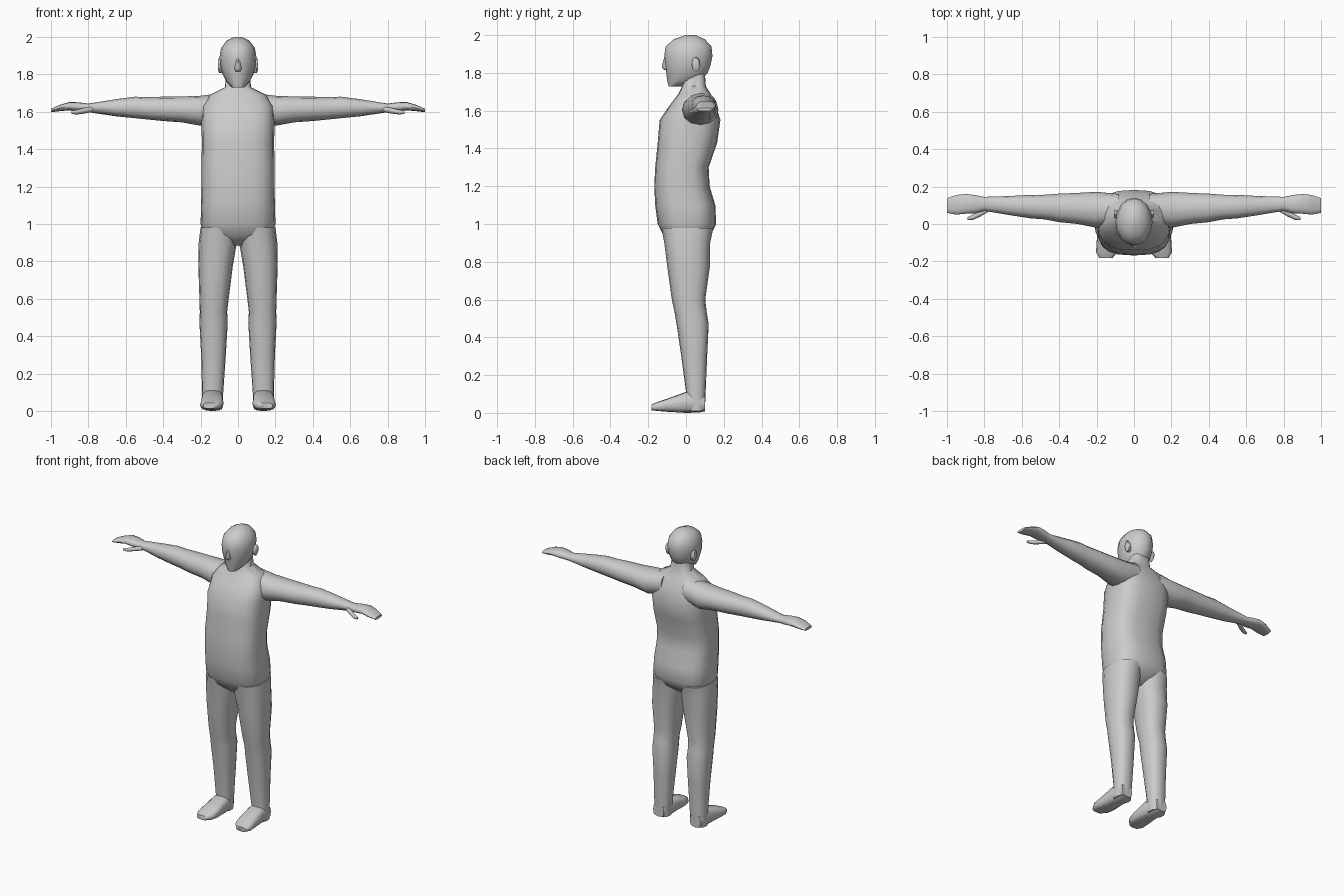
import bpy
import bmesh
import math

skin = bpy.data.materials.new("light grey")
skin.diffuse_color = (0.6, 0.6, 0.6, 1)


def finish(name, bm, mirror):
    bmesh.ops.recalc_face_normals(bm, faces=bm.faces)
    mesh = bpy.data.meshes.new(name)
    bm.to_mesh(mesh)
    bm.free()
    mesh.materials.append(skin)
    mesh.shade_smooth()
    mesh.set_sharp_from_angle(angle=math.radians(55))
    obj = bpy.data.objects.new(name, mesh)
    bpy.context.collection.objects.link(obj)
    if mirror:
        obj.modifiers.new("mirror", 'MIRROR')
    return obj


def loft(name, axis, rings, sides=16, power=2.4, mirror=False):
    """Skin rounded-box rings given as (position, a0, a1, b0, b1) along an axis."""
    bm = bmesh.new()
    loops = []
    for t, a0, a1, b0, b1 in rings:
        loop = []
        for i in range(sides):
            ang = 2 * math.pi * i / sides
            c, s = math.cos(ang), math.sin(ang)
            u = math.copysign(abs(c) ** (2 / power), c)
            v = math.copysign(abs(s) ** (2 / power), s)
            a = (a0 + a1) / 2 + u * (a1 - a0) / 2
            b = (b0 + b1) / 2 + v * (b1 - b0) / 2
            co = {'x': (t, a, b), 'y': (a, t, b), 'z': (a, b, t)}[axis]
            loop.append(bm.verts.new(co))
        loops.append(loop)
    for lo, hi in zip(loops, loops[1:]):
        for i in range(sides):
            j = (i + 1) % sides
            bm.faces.new((lo[i], lo[j], hi[j], hi[i]))
    bm.faces.new(loops[0])
    bm.faces.new(loops[-1])
    return finish(name, bm, mirror)


def upright(rows):
    """Symmetric rings: (z, half width, front, back)."""
    return [(z, -w, w, f, b) for z, w, f, b in rows]


# Torso, shoulders and neck
loft("torso", 'z', upright([
    (0.885, 0.05, -0.06, 0.06),
    (0.94, 0.18, -0.12, 0.13),
    (1.0, 0.2, -0.15, 0.16),
    (1.1, 0.197, -0.163, 0.155),
    (1.2, 0.195, -0.168, 0.125),
    (1.3, 0.195, -0.163, 0.12),
    (1.43, 0.193, -0.15, 0.165),
    (1.55, 0.195, -0.14, 0.182),
    (1.63, 0.19, -0.085, 0.158),
    (1.69, 0.15, -0.04, 0.13),
    (1.73, 0.07, -0.02, 0.105),
    (1.8, 0.062, -0.02, 0.1),
]), sides=20, power=2.8)

# Head with nose and ears
loft("head", 'z', upright([
    (1.728, 0.032, -0.092, -0.02),
    (1.76, 0.062, -0.1, 0.08),
    (1.8, 0.083, -0.104, 0.115),
    (1.84, 0.094, -0.112, 0.13),
    (1.89, 0.099, -0.115, 0.14),
    (1.94, 0.09, -0.108, 0.135),
    (1.978, 0.062, -0.065, 0.1),
    (2.0, 0.018, 0.0, 0.05),
]), power=2.0)
loft("nose", 'z', upright([
    (1.815, 0.015, -0.115, -0.08),
    (1.83, 0.02, -0.128, -0.08),
    (1.89, 0.01, -0.114, -0.08),
]), sides=8, power=2.0)
loft("ear", 'x', [
    (0.075, 0.035, 0.065, 1.81, 1.87),
    (0.1, 0.03, 0.075, 1.805, 1.885),
    (0.108, 0.038, 0.07, 1.825, 1.88),
], sides=8, power=2.0, mirror=True)

# Arms with flat hands and thumbs
loft("arm", 'x', [
    (0.08, 0.01, 0.16, 1.55, 1.7),
    (0.2, -0.02, 0.172, 1.525, 1.685),
    (0.3, 0.0, 0.166, 1.543, 1.681),
    (0.4, 0.01, 0.162, 1.55, 1.68),
    (0.48, 0.025, 0.156, 1.558, 1.678),
    (0.55, 0.03, 0.156, 1.565, 1.68),
    (0.65, 0.045, 0.15, 1.575, 1.667),
    (0.8, 0.07, 0.145, 1.597, 1.643),
    (0.85, 0.057, 0.155, 1.6, 1.65),
    (0.9, 0.055, 0.16, 1.607, 1.652),
    (0.95, 0.05, 0.155, 1.603, 1.637),
    (1.0, 0.06, 0.138, 1.597, 1.615),
], sides=12, power=2.2, mirror=True)
loft("thumb", 'x', [
    (0.77, 0.07, 0.1, 1.6, 1.63),
    (0.82, 0.04, 0.075, 1.59, 1.62),
    (0.86, 0.022, 0.05, 1.585, 1.61),
    (0.89, 0.02, 0.036, 1.588, 1.605),
], sides=8, power=2.0, mirror=True)

# Legs
loft("leg", 'z', [
    (0.01, 0.085, 0.19, 0.005, 0.1),
    (0.11, 0.078, 0.192, 0.0, 0.104),
    (0.3, 0.065, 0.197, -0.025, 0.112),
    (0.47, 0.055, 0.206, -0.05, 0.12),
    (0.53, 0.058, 0.204, -0.06, 0.11),
    (0.6, 0.05, 0.206, -0.075, 0.102),
    (0.78, 0.027, 0.212, -0.1, 0.127),
    (0.9, 0.006, 0.21, -0.115, 0.128),
    (0.98, 0.005, 0.2, -0.13, 0.145),
], power=2.4, mirror=True)

# Feet
loft("foot", 'y', [
    (0.1, 0.1, 0.18, 0.008, 0.09),
    (0.07, 0.085, 0.19, 0.002, 0.1),
    (0.0, 0.08, 0.192, 0.0, 0.112),
    (-0.1, 0.077, 0.2, 0.006, 0.075),
    (-0.15, 0.085, 0.203, 0.01, 0.058),
    (-0.182, 0.115, 0.185, 0.014, 0.045),
], sides=12, power=3.2, mirror=True)
